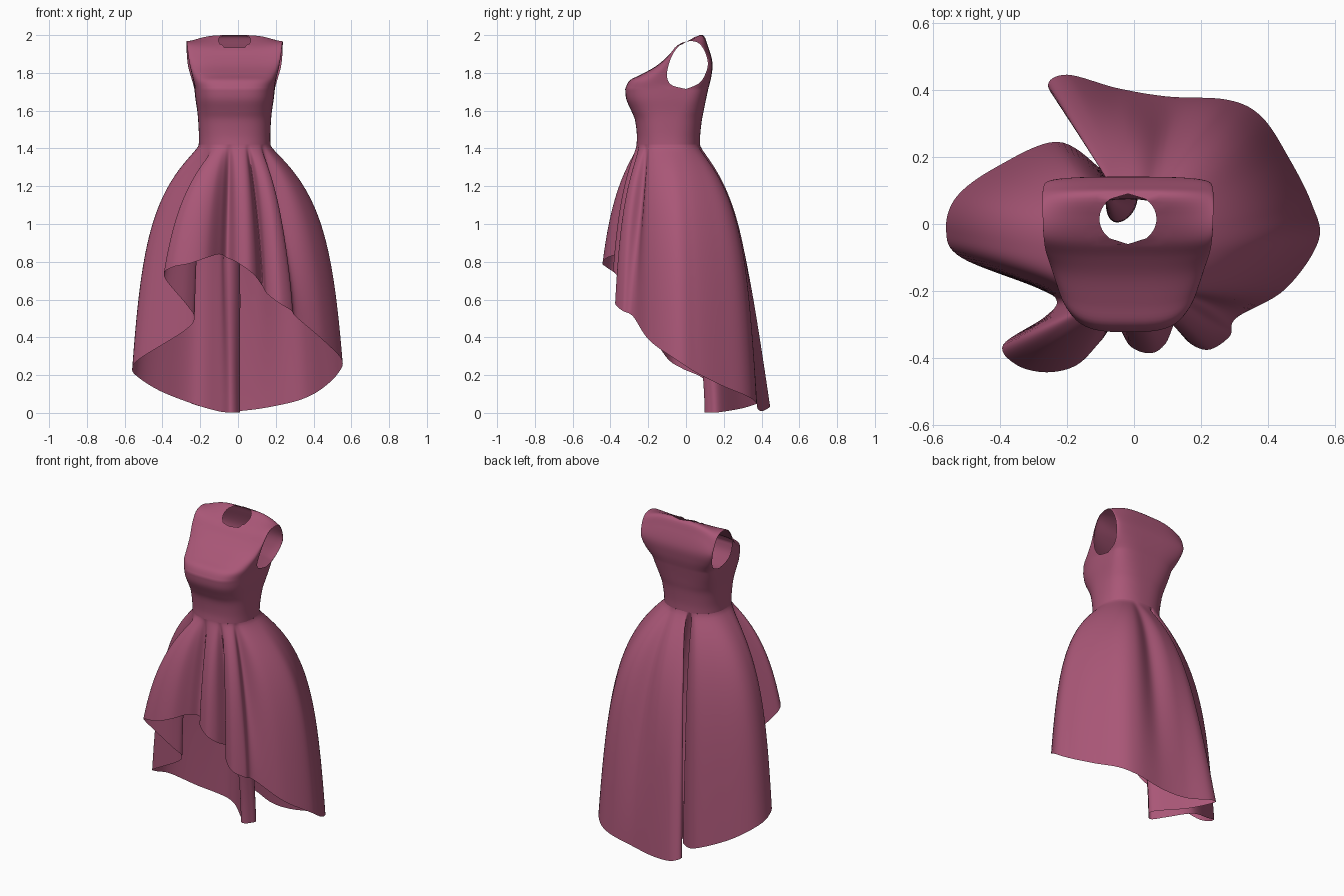
import bpy, bmesh, math

if "Cube" in bpy.data.objects:
    bpy.data.objects.remove(bpy.data.objects["Cube"])

CX = -0.018  # centre line of the bodice
SQ = 0.58    # squareness of the chest section

cloth = bpy.data.materials.new("rose_cloth")
cloth.diffuse_color = (0.40, 0.095, 0.185, 1)
cloth.use_nodes = True
cloth.node_tree.nodes["Principled BSDF"].inputs["Base Color"].default_value = cloth.diffuse_color


def spline(pts, per, closed=False):
    """Catmull-Rom samples through control points of any dimension."""
    n, out = len(pts), []
    at = lambda i: pts[i % n] if closed else pts[max(0, min(n - 1, i))]
    for i in range(n if closed else n - 1):
        a, b, c, d = (at(i + k) for k in (-1, 0, 1, 2))
        for j in range(per):
            t = j / per
            out.append([0.5 * (2 * q + (r - p) * t + (2 * p - 5 * q + 4 * r - s) * t * t
                               + (3 * q - p - 3 * r + s) * t ** 3)
                        for p, q, r, s in zip(a, b, c, d)])
    if not closed:
        out.append(list(pts[-1]))
    return out


def add_sheet(bm, rows, closed):
    """Skin a grid of points."""
    vs = [[bm.verts.new(p) for p in row] for row in rows]
    n = len(rows[0])
    for a, b in zip(vs, vs[1:]):
        for i in range(n if closed else n - 1):
            j = (i + 1) % n
            bm.faces.new((a[i], a[j], b[j], b[i]))


def finish(bm, name):
    me = bpy.data.meshes.new(name)
    bm.to_mesh(me)
    bm.free()
    me.materials.append(cloth)
    ob = bpy.data.objects.new(name, me)
    bpy.context.collection.objects.link(ob)
    for p in me.polygons:
        p.use_smooth = True
    return ob


def ring_point(ang, half, front, back, side, e):
    """Point on a rounded-box body section with different front and back depth."""
    c, s = math.cos(ang), math.sin(ang)
    k = abs(s) ** e
    y = (back if s > 0 else front) * k + side * (1 - k)
    return CX + half * math.copysign(abs(c) ** e, c), y


# Body sections from waist to armpit: z, half width, front y, back y, side y, squareness
sections = [
    (1.42, 0.190, -0.262, 0.074, -0.09, 0.85),
    (1.47, 0.189, -0.260, 0.075, -0.09, 0.80),
    (1.55, 0.193, -0.270, 0.084, -0.08, 0.74),
    (1.60, 0.198, -0.290, 0.094, -0.06, 0.68),
    (1.66, 0.207, -0.316, 0.106, -0.03, 0.62),
    (1.715, 0.213, -0.322, 0.118, 0.0, SQ),
]
# Upper bodice going over the shoulder from front to back:
# centre y, centre z, armhole y, armhole z, half width
over = [
    (-0.322, 1.715, 0.00, 1.715, 0.213),
    (-0.298, 1.76, -0.075, 1.735, 0.214),
    (-0.24, 1.79, -0.10, 1.775, 0.222),
    (-0.16, 1.835, -0.095, 1.83, 0.235),
    (-0.10, 1.885, -0.072, 1.895, 0.246),
    (-0.05, 1.935, -0.03, 1.95, 0.252),
    (0.02, 1.975, 0.02, 1.968, 0.254),
    (0.087, 2.0, 0.07, 1.955, 0.255),
    (0.115, 1.945, 0.105, 1.90, 0.253),
    (0.140, 1.855, 0.114, 1.83, 0.245),
    (0.134, 1.78, 0.075, 1.75, 0.222),
    (0.118, 1.715, 0.00, 1.715, 0.213),
]

# Bodice: closed rings below the armholes, then a saddle over the shoulders
bm = bmesh.new()
N = 72
rows = []
for z, half, f, b, side, e in spline(sections, 4):
    rows.append([(*ring_point(2 * math.pi * i / N, half, f, b, side, e), z) for i in range(N)])
add_sheet(bm, rows, True)
rows = []
for cy, cz, ey, ez, half in spline(over, 5):
    row = []
    slope = SQ + 2.2 * max(0, min(1, (cz - 1.85) / 0.12))  # shoulders fall away from the neck
    for i in range(N // 2 + 1):
        a = math.pi + math.pi * i / (N // 2)
        s, c = abs(math.sin(a)), math.cos(a)
        k, kz = s ** SQ, s ** slope
        x = CX + half * math.copysign(abs(c) ** SQ, c)
        row.append((x, cy * k + ey * (1 - k), cz * kz + ez * (1 - kz)))
    rows.append(row)
add_sheet(bm, rows, False)
bmesh.ops.remove_doubles(bm, verts=bm.verts, dist=0.0005)

# Neck opening, with its rim drawn onto a clean oval
NY, RX, RY = 0.015, 0.085, 0.075
oval = lambda p: math.hypot((p.x - CX) / RX, (p.y - NY) / RY)
hole = [f for f in bm.faces if f.calc_center_median().z > 1.9 and oval(f.calc_center_median()) < 1]
rim = {v for f in hole for v in f.verts}
bmesh.ops.delete(bm, geom=hole, context='FACES')
for v in rim:
    if v.is_valid:
        k = oval(v.co)
        if k > 0.3:
            v.co.x = CX + (v.co.x - CX) / k
            v.co.y = NY + (v.co.y - NY) / k
bmesh.ops.recalc_face_normals(bm, faces=bm.faces)
finish(bm, "bodice")

# Hem line counter-clockwise from the right side: x, y, z, angle of its pleat at the waist
hem = [
    (0.55, -0.05, 0.28, 0), (0.53, 0.06, 0.21, 18), (0.46, 0.20, 0.14, 36),
    (0.38, 0.32, 0.09, 50), (0.28, 0.37, 0.055, 62), (0.10, 0.38, 0.02, 75),
    (-0.05, 0.405, 0.01, 83), (-0.20, 0.445, 0.035, 90), (-0.255, 0.405, 0.055, 94),
    (-0.15, 0.30, 0.025, 98), (0.0, 0.18, 0.004, 101), (-0.003, 0.125, 0.002, 103),
    (-0.045, 0.10, 0.003, 105), (-0.10, 0.165, 0.008, 109),
    (-0.23, 0.245, 0.045, 118), (-0.41, 0.17, 0.115, 138), (-0.53, 0.08, 0.19, 158),
    (-0.56, -0.02, 0.235, 180), (-0.515, -0.10, 0.29, 200), (-0.29, -0.19, 0.43, 220),
    (-0.23, -0.23, 0.50, 227), (-0.27, -0.28, 0.57, 233), (-0.39, -0.36, 0.72, 242),
    (-0.35, -0.42, 0.77, 246), (-0.26, -0.442, 0.79, 250), (-0.17, -0.42, 0.82, 254),
    (-0.10, -0.35, 0.84, 259), (-0.055, -0.30, 0.82, 264), (-0.01, -0.365, 0.80, 270),
    (0.05, -0.385, 0.76, 277), (0.095, -0.355, 0.72, 283), (0.13, -0.28, 0.67, 288),
    (0.155, -0.345, 0.63, 294), (0.22, -0.375, 0.58, 303), (0.285, -0.335, 0.54, 312),
    (0.305, -0.28, 0.51, 319), (0.45, -0.195, 0.385, 337),
]
# Valleys that are deepest a little below the waist: angle, spread, depth
valleys = [(73, 6, 0.04), (319, 6, 0.04), (288, 4, 0.015), (264, 4, 0.015)]

# Skirt: every column bells out from the waist section down to the hem
columns = spline([h[:3] for h in hem], 8, True)
angles = [q[0] for q in spline([(h[3],) for h in hem] + [(360,)], 8)]
swell = lambda d: 1 - math.exp(-(d * d / (d + 0.025)) / 0.27)
bump = lambda a, mid, w: math.exp(-((a - mid) / w) ** 2)
z0, half, f, b, side, e = sections[0]
ROWS = 34
rows = []
for r in range(ROWS + 1):
    t = (r / ROWS) ** 1.4
    fade = 6.75 * t * (1 - t) ** 2
    row = []
    for (hx, hy, hz), ang in zip(columns, angles):
        wx, wy = ring_point(math.radians(ang), half, f, b, side, e)
        drop = (z0 - hz) * t
        straight = 0.2 + 0.35 * bump(ang, 92, 9)   # the train hangs straighter
        g = (1 - straight) * swell(drop) / swell(z0 - hz) + straight * t
        x, y = wx + (hx - wx) * g, wy + (hy - wy) * g
        dx, dy = x - CX, y - side
        dist = math.hypot(dx, dy)
        dent = sum(dep * bump(ang, mid, w) for mid, w, dep in valleys) * fade
        # inner fold of the train tucks in under the waist and opens into a box pleat
        tuck = 0.09 * bump(ang, 103.5, 3) * fade
        spread = 0.035 * (103.5 - ang) / 2 * bump(ang, 103.5, 2.5) * fade
        row.append((x - dx / dist * dent + spread, y - dy / dist * dent - tuck, z0 - drop))
    rows.append(row)
bm = bmesh.new()
add_sheet(bm, rows, True)
bmesh.ops.recalc_face_normals(bm, faces=bm.faces)
finish(bm, "skirt")
